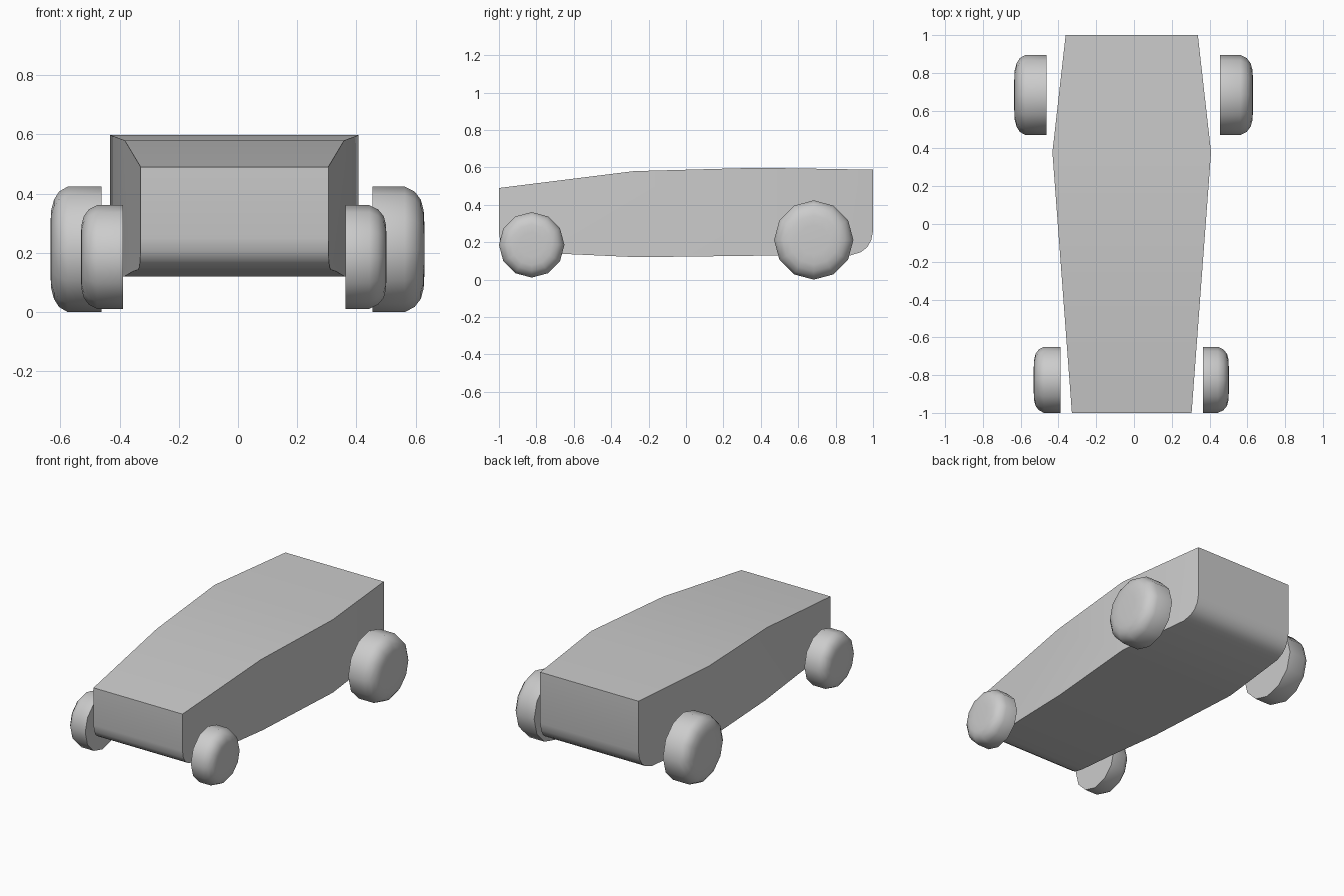
import bpy, bmesh, math

if "Cube" in bpy.data.objects:
    bpy.data.objects.remove(bpy.data.objects["Cube"])


def finish(name, bm, angle):
    bmesh.ops.recalc_face_normals(bm, faces=bm.faces[:])
    mesh = bpy.data.meshes.new(name)
    bm.to_mesh(mesh)
    bm.free()
    obj = bpy.data.objects.new(name, mesh)
    bpy.context.collection.objects.link(obj)
    bpy.ops.object.select_all(action='DESELECT')
    obj.select_set(True)
    bpy.context.view_layer.objects.active = obj
    bpy.ops.object.shade_smooth_by_angle(angle=math.radians(angle))
    return obj


# Body: side profile (y, z), widest at WAIST, tapering to both ends
WAIST = 0.38
BODY_X = -0.012
profile = [(-1, 0.49), (-0.28, 0.58), (WAIST, 0.598), (1, 0.588),
           (1, 0.26), (0.99, 0.21), (0.968, 0.172), (0.935, 0.147), (0.88, 0.13),
           (WAIST, 0.128), (-0.26, 0.12), (-0.64, 0.137), (-0.88, 0.143),
           (-0.94, 0.152), (-0.972, 0.172), (-0.992, 0.205), (-1, 0.25)]


def half_width(y):
    if y < WAIST:
        return 0.317 + (0.42 - 0.317) * (y + 1) / (WAIST + 1)
    return 0.42 + (0.35 - 0.42) * (y - WAIST) / (1 - WAIST)


bm = bmesh.new()
sides = []
for s in (-1, 1):
    ring = [bm.verts.new((BODY_X + s * half_width(y), y, z)) for y, z in profile]
    bm.faces.new([v for v in ring if v.co.y <= WAIST + 1e-5])
    bm.faces.new([v for v in ring if v.co.y >= WAIST - 1e-5])
    sides.append(ring)
left, right = sides
for i in range(len(profile)):
    j = (i + 1) % len(profile)
    bm.faces.new((left[i], left[j], right[j], right[i]))
finish("body", bm, 32)


# Wheels: lathed 12-sided tyres, flat inside and rounded outside
def wheel(name, side, inner, outer, y, z, radius, shoulder, sides=12):
    bm = bmesh.new()
    width = outer - inner
    section = [(0, 1), (shoulder, 1), (shoulder + (1 - shoulder) * 0.5, 0.92),
               (0.93, 0.79), (0.985, 0.62), (1, 0.38)]
    rings = []
    for t, r in section:
        rings.append([bm.verts.new((side * (inner + t * width),
                                    y + r * radius * math.sin(2 * math.pi * k / sides),
                                    z + r * radius * math.cos(2 * math.pi * k / sides)))
                      for k in range(sides)])
    for a, b in zip(rings, rings[1:]):
        for k in range(sides):
            m = (k + 1) % sides
            bm.faces.new((a[k], a[m], b[m], b[k]))
    bm.faces.new(rings[0])
    bm.faces.new(rings[-1])
    finish(name, bm, 40)


wheel("rear_wheel_right", 1, 0.455, 0.63, 0.683, 0.212, 0.212, 0.62)
wheel("rear_wheel_left", -1, 0.462, 0.634, 0.683, 0.212, 0.212, 0.66)
wheel("front_wheel_right", 1, 0.364, 0.502, -0.825, 0.186, 0.175, 0.58)
wheel("front_wheel_left", -1, 0.388, 0.531, -0.825, 0.186, 0.175, 0.62)
